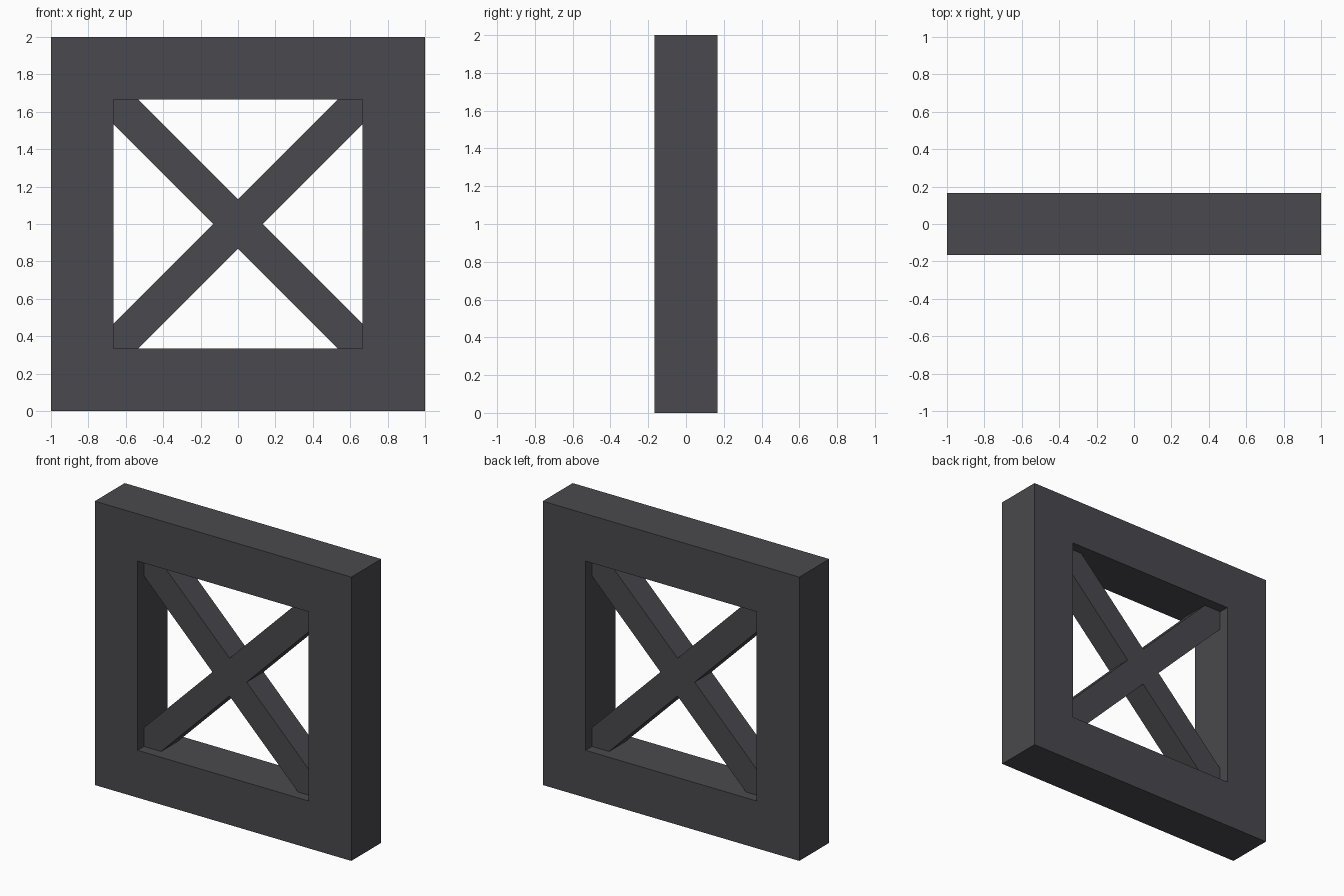
import bpy
import bmesh

if "Cube" in bpy.data.objects:
    bpy.data.objects.remove(bpy.data.objects["Cube"], do_unlink=True)

CENTRE_Z = 1.0
OUTER = 1.0          # half size of the frame
INNER = 2 / 3        # half size of the opening
FRAME_HALF = 1 / 6   # half depth of the frame
CUT = 0.1333         # distance from opening corner to brace edge
BRACE_HALF = CUT / 2 ** 0.5

metal = bpy.data.materials.new("dark_grey")
metal.use_nodes = True
colour = (0.068, 0.066, 0.075, 1)
metal.diffuse_color = colour
metal.node_tree.nodes["Principled BSDF"].inputs["Base Color"].default_value = colour


def extrude_outline(name, polygons, half_depth):
    """Extrude flat x/z polygons symmetrically along y into one solid."""
    bm = bmesh.new()
    for polygon in polygons:
        bm.faces.new([bm.verts.new((x, -half_depth, z + CENTRE_Z)) for x, z in polygon])
    bmesh.ops.remove_doubles(bm, verts=bm.verts, dist=0.0001)
    result = bmesh.ops.extrude_face_region(bm, geom=bm.faces[:], use_keep_orig=True)
    moved = [v for v in result["geom"] if isinstance(v, bmesh.types.BMVert)]
    bmesh.ops.translate(bm, verts=moved, vec=(0, 2 * half_depth, 0))
    bmesh.ops.recalc_face_normals(bm, faces=bm.faces)
    mesh = bpy.data.meshes.new(name)
    bm.to_mesh(mesh)
    bm.free()
    mesh.materials.append(metal)
    obj = bpy.data.objects.new(name, mesh)
    bpy.context.collection.objects.link(obj)
    return obj


def quarter_turns(points):
    """Return the points in four copies, each turned a further 90 degrees."""
    copies = []
    for _ in range(4):
        copies.append(points)
        points = [(-z, x) for x, z in points]
    return copies


# Square frame: four mitred sides around the opening
side = [(-OUTER, -OUTER), (OUTER, -OUTER), (INNER, -INNER), (-INNER, -INNER)]
extrude_outline("square_frame", quarter_turns(side), FRAME_HALF)

# Cross brace: four arms meeting at the centre, ends fitted into the corners
arm = [(0, 0), (CUT, 0), (INNER, INNER - CUT), (INNER, INNER),
       (INNER - CUT, INNER), (0, CUT)]
extrude_outline("cross_brace", quarter_turns(arm), BRACE_HALF)
